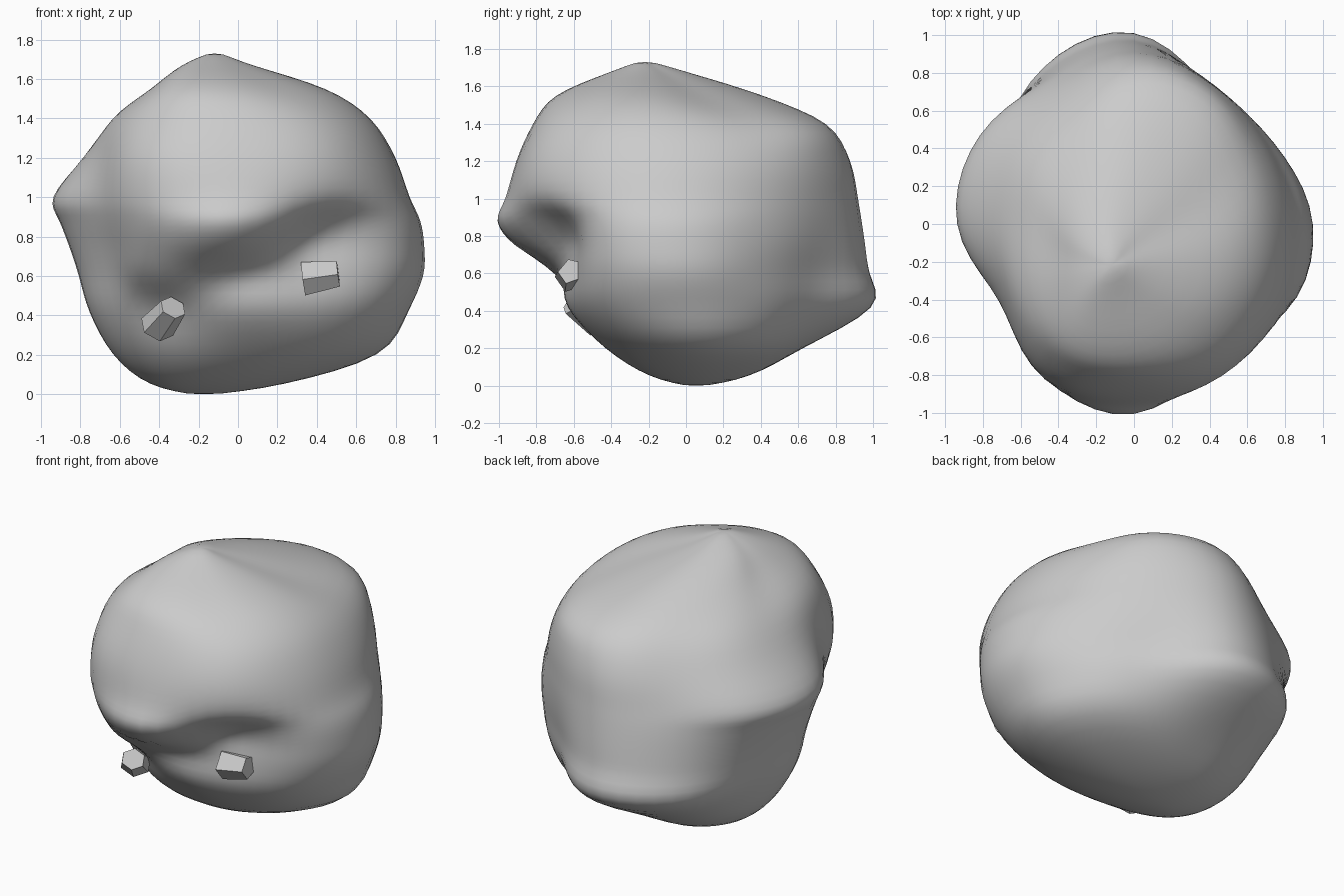
import bpy, bmesh, math
from mathutils import Vector, Matrix

if "Cube" in bpy.data.objects:
    bpy.data.objects.remove(bpy.data.objects["Cube"])

# Boulder cross-sections: (z, centre x, centre y), radii every 30 degrees from +x
MID = [
    ((.20, 0, .05), (.73, .66, .58, .57, .62, .64, .64, .58, .50, .48, .54, .65)),
    ((.42, 0, 0), (.87, .82, .80, 1.02, .96, .79, .76, .67, .60, .64, .69, .84)),
    ((.60, 0, 0), (.95, .85, .82, .99, .94, .84, .81, .72, .80, .70, .70, .92)),
    ((.75, 0, 0), (.95, .86, .84, .97, .92, .88, .86, .76, .89, .93, .71, .94)),
    ((.88, 0, 0), (.93, .85, .85, .95, .90, .92, .91, .80, .94, 1.03, .81, .94)),
    ((1.0, 0, 0), (.87, .83, .85, .93, .87, .95, .95, .82, .96, .97, .93, .92)),
    ((1.2, 0, 0), (.80, .79, .84, .89, .79, .80, .79, .79, .94, .91, .92, .86)),
    ((1.4, 0, 0), (.67, .66, .76, .76, .65, .64, .63, .72, .84, .82, .81, .74)),
    ((1.55, -.05, -.15), (.50, .43, .51, .57, .49, .42, .38, .45, .57, .55, .51, .52)),
]


def scaled(row, centre, s):
    return (centre, tuple(r * s for r in row[1]))


low = scaled(MID[0], (.05, -.13, .05), .5)
high = scaled(MID[-1], (1.67, -.13, -.2), .40)
rows = [scaled(low, low[0], -1), scaled(low, (0, -.18, .05), 0), low] + MID
rows += [high, scaled(high, (1.73, -.12, -.22), 0), scaled(high, high[0], -1)]


def spline(a, b, c, d, t):
    return b + .5 * t * (c - a + t * (2*a - 5*b + 4*c - d + t * (3*(b - c) + d - a)))


def ring_point(row, k, t):
    (z, cx, cy), r = row
    rad = spline(*(r[(k + i) % 12] for i in (-1, 0, 1, 2)), t)
    a = math.radians(30 * (k + t))
    return Vector((cx + rad * math.cos(a), cy + rad * math.sin(a), z))


def carve(p):
    # Mouth groove slanting across the front
    if p.y < 0:
        a, b = Vector((-.38, .44)), Vector((.52, .88))
        q = Vector((p.x, p.z))
        t = max(0, min(1, (q - a).dot(b - a) / (b - a).length_squared))
        d = (q - a - t * (b - a)).length
        p.y += .04 * math.exp(-(d / .09) ** 2) * min(1, -p.y / .3)
    return p


def finish(name, bm, smooth):
    bmesh.ops.recalc_face_normals(bm, faces=bm.faces)
    me = bpy.data.meshes.new(name)
    bm.to_mesh(me)
    bm.free()
    for f in me.polygons:
        f.use_smooth = smooth
    ob = bpy.data.objects.new(name, me)
    bpy.context.collection.objects.link(ob)
    return ob


# Boulder body, lofted smoothly through the sections, then relaxed a little
SUB, STEPS = 5, 4
bm = bmesh.new()
rings = []
for i in range(1, len(rows) - 2):
    for s in range(STEPS):
        if i == 1 and s == 0:
            continue
        ring = []
        for k in range(12):
            for j in range(SUB):
                pts = [ring_point(rows[i + o], k, j / SUB) for o in (-1, 0, 1, 2)]
                ring.append(bm.verts.new(carve(spline(*pts, s / STEPS))))
        rings.append(ring)
n = 12 * SUB
for lo, hi in zip(rings, rings[1:]):
    for k in range(n):
        bm.faces.new((lo[k], lo[(k + 1) % n], hi[(k + 1) % n], hi[k]))
for ring, pole in ((rings[0], (-.18, .05, 0)), (rings[-1], (-.12, -.22, 1.73))):
    v = bm.verts.new(pole)
    for k in range(n):
        bm.faces.new((ring[k], ring[(k + 1) % n], v))
inner = [v for ring in rings[1:-1] for v in ring]
for _ in range(4):
    bmesh.ops.smooth_vert(bm, verts=inner, factor=.5, use_axis_x=True, use_axis_y=True, use_axis_z=True)
finish("boulder", bm, True)


# Two chipped stone teeth on the lower jaw
def tooth(name, loc, sides, size, rot):
    bm = bmesh.new()
    bmesh.ops.create_cone(bm, cap_ends=True, segments=sides, radius1=.5, radius2=.38, depth=1)
    m = Matrix.Translation(loc)
    for axis, ang in zip("XYZ", rot):
        m = m @ Matrix.Rotation(math.radians(ang), 4, axis)
    bm.transform(m @ Matrix.Diagonal((*size, 1)))
    finish(name, bm, False)


tooth("left_tooth", (-.37, -.54, .39), 6, (.19, .17, .19), (55, 25, 10))
tooth("right_tooth", (.42, -.61, .60), 5, (.17, .20, .18), (15, 82, 20))
